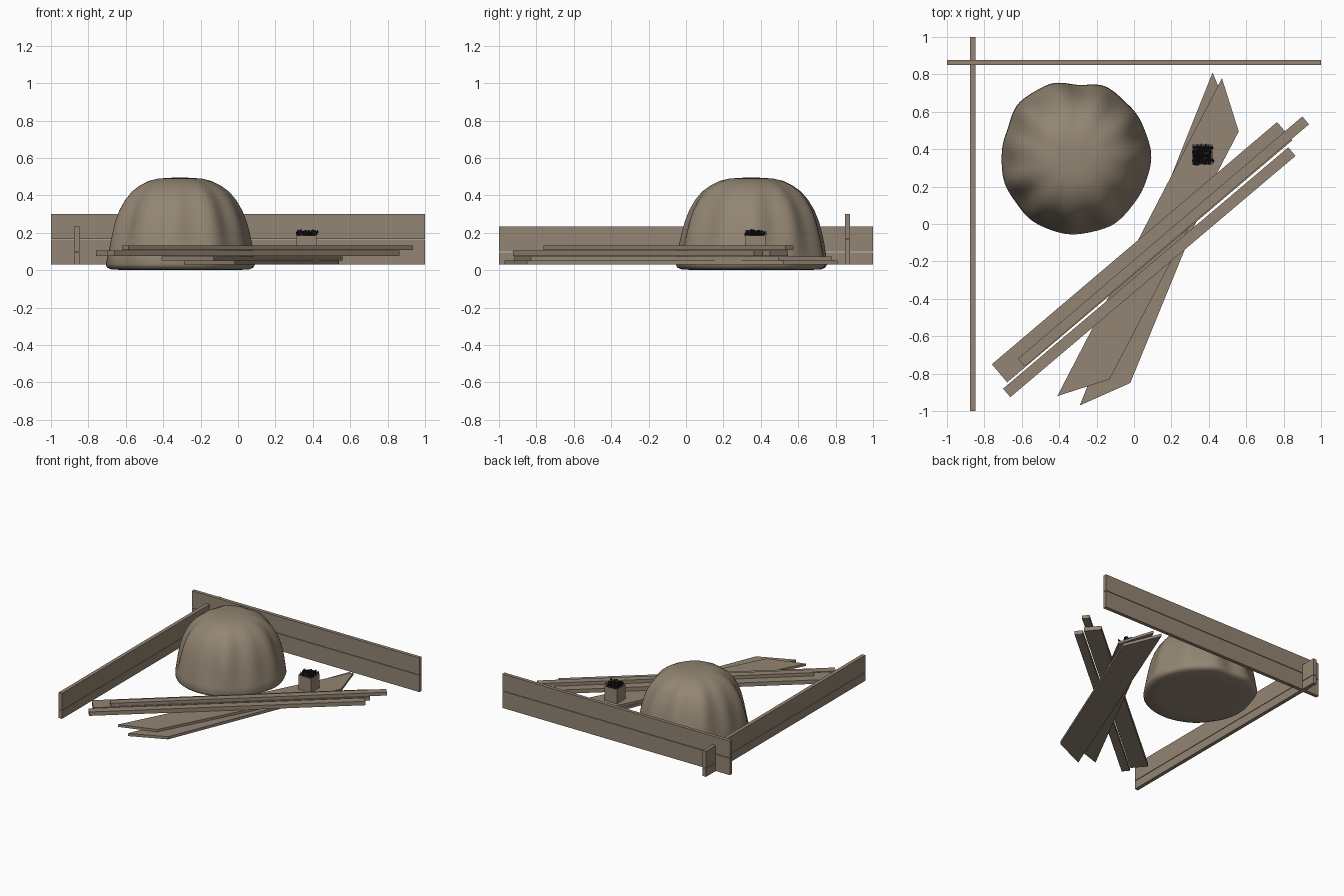
import bpy, bmesh, math, random
from mathutils import Vector, Matrix

if "Cube" in bpy.data.objects:
    bpy.data.objects.remove(bpy.data.objects["Cube"])

random.seed(4)


def material(name, rgb):
    m = bpy.data.materials.new(name)
    m.diffuse_color = (*rgb, 1)
    m.use_nodes = True
    m.node_tree.nodes["Principled BSDF"].inputs["Base Color"].default_value = m.diffuse_color
    return m


BROWN = material("weathered brown", (0.29, 0.235, 0.17))
BLACK = material("dark iron", (0.013, 0.013, 0.015))


def make_object(name, bm, mat):
    bmesh.ops.recalc_face_normals(bm, faces=bm.faces[:])
    me = bpy.data.meshes.new(name)
    bm.to_mesh(me)
    bm.free()
    me.materials.append(mat)
    ob = bpy.data.objects.new(name, me)
    bpy.context.collection.objects.link(ob)
    return ob


def slab(name, outline, z0, z1, mat=BROWN):
    """Flat board: a plan outline extruded from z0 to z1."""
    bm = bmesh.new()
    face = bm.faces.new([bm.verts.new((x, y, z0)) for x, y in outline])
    ext = bmesh.ops.extrude_face_region(bm, geom=[face])
    top = [g for g in ext["geom"] if isinstance(g, bmesh.types.BMVert)]
    bmesh.ops.translate(bm, verts=top, vec=(0, 0, z1 - z0))
    return make_object(name, bm, mat)


def rect(x0, x1, y0, y1):
    return [(x0, y0), (x1, y0), (x1, y1), (x0, y1)]


def beam(name, a, b, width, z0, z1):
    """Straight beam; a and b are the ends of its upper-left edge in plan."""
    a, b = Vector(a), Vector(b)
    d = (b - a).normalized()
    n = Vector((d.y, -d.x)) * width
    return slab(name, [a, b, b + n, a + n], z0, z1)


# Two low plank walls that cross at the back left corner
slab("back_wall_lower_plank", rect(-1, 1, 0.85, 0.878), 0.03, 0.163)
slab("back_wall_upper_plank", rect(-1, 1, 0.85, 0.878), 0.167, 0.30)
slab("left_wall_lower_plank", rect(-0.876, -0.847, -1, 1), 0.03, 0.095)
slab("left_wall_upper_plank", rect(-0.876, -0.847, -1, 1), 0.099, 0.233)

# Two wide boards with slanted ends
slab("lower_board", [(-0.29, -0.97), (-0.02, -0.85), (0.54, 0.52), (0.42, 0.81)], 0.031, 0.052)
slab("upper_board", [(-0.41, -0.92), (-0.13, -0.83), (0.56, 0.495), (0.47, 0.78)], 0.053, 0.072)

# Three beams lying across the boards
beam("wide_beam", (-0.76, -0.75), (0.765, 0.545), 0.127, 0.075, 0.106)
beam("narrow_beam", (-0.70, -0.88), (0.825, 0.41), 0.06, 0.075, 0.106)
beam("top_beam", (-0.62, -0.72), (0.90, 0.575), 0.055, 0.107, 0.133)

# Lumpy mound: plan outline times height profile, with fine folds
CX, CY = -0.31, 0.35
OUTLINE = [(0.09, 0.36), (0.065, 0.49), (-0.02, 0.625), (-0.155, 0.735), (-0.30, 0.745),
           (-0.475, 0.74), (-0.61, 0.65), (-0.685, 0.48), (-0.705, 0.28), (-0.65, 0.14),
           (-0.54, 0.015), (-0.25, -0.05), (-0.13, -0.01), (0.03, 0.155)]
POLAR = sorted((math.atan2(y - CY, x - CX) % math.tau, math.hypot(x - CX, y - CY))
               for x, y in OUTLINE)
PROFILE = [(0.70, 0.0), (0.92, 0.004), (0.98, 0.014), (1.0, 0.032), (0.975, 0.08),
           (0.945, 0.14), (0.91, 0.20), (0.87, 0.26), (0.815, 0.32), (0.74, 0.375),
           (0.65, 0.42), (0.54, 0.453), (0.42, 0.477), (0.30, 0.489), (0.16, 0.494)]


def plan_radius(t):
    pts = [(POLAR[-1][0] - math.tau, POLAR[-1][1])] + POLAR + [(POLAR[0][0] + math.tau, POLAR[0][1])]
    for (t0, r0), (t1, r1) in zip(pts, pts[1:]):
        if t0 <= t <= t1:
            f = (t - t0) / (t1 - t0)
            f = f * f * (3 - 2 * f)
            return r0 + (r1 - r0) * f
    return 0.4


N = 112
bm = bmesh.new()
rings = []
for s, z in PROFILE:
    ring = []
    for i in range(N):
        t = math.tau * i / N
        fold = math.sin(11 * t + 0.8) + 0.6 * math.sin(7 * t + 2 + 3 * z)
        amount = 0.009 * math.sin(math.pi * min(1, z / 0.495))
        r = plan_radius(t) * s + fold * amount
        ring.append(bm.verts.new((CX + r * math.cos(t), CY + r * math.sin(t), z)))
    rings.append(ring)
for a, b in zip(rings, rings[1:]):
    for i in range(N):
        j = (i + 1) % N
        bm.faces.new((a[i], a[j], b[j], b[i]))
bm.faces.new(rings[0][::-1])
tip = bm.verts.new((CX, CY, 0.495))
for i in range(N):
    bm.faces.new((rings[-1][i], rings[-1][(i + 1) % N], tip))
for f in bm.faces:
    f.smooth = len(f.verts) < 5
make_object("mound", bm, BROWN)

# Small open box of nails
X0, X1, Y0, Y1, ZB, ZT, W = 0.31, 0.42, 0.315, 0.425, 0.073, 0.186, 0.006
slab("box_front", rect(X0, X1, Y0, Y0 + W), ZB, ZT)
slab("box_back", rect(X0, X1, Y1 - W, Y1), ZB, ZT)
slab("box_left", rect(X0, X0 + W, Y0 + W, Y1 - W), ZB, ZT)
slab("box_right", rect(X1 - W, X1, Y0 + W, Y1 - W), ZB, ZT)
slab("nail_fill", rect(X0 + W, X1 - W, Y0 + W, Y1 - W), ZB, 0.18, BLACK)

bm = bmesh.new()
for k in range(45):
    spot = Vector((random.uniform(0.33, 0.408), random.uniform(0.333, 0.418),
                   random.uniform(0.184, 0.204)))
    turn = (Matrix.Rotation(random.uniform(0, math.tau), 4, 'Z')
            @ Matrix.Rotation(math.radians(random.uniform(60, 95)), 4, 'Y'))
    for radius, depth, off in ((0.0025, 0.045, 0), (0.008, 0.004, 0.022)):
        bmesh.ops.create_cone(bm, cap_ends=True, segments=8, radius1=radius, radius2=radius,
                              depth=depth, matrix=Matrix.Translation(spot) @ turn
                              @ Matrix.Translation((0, 0, off)))
make_object("nails", bm, BLACK)
